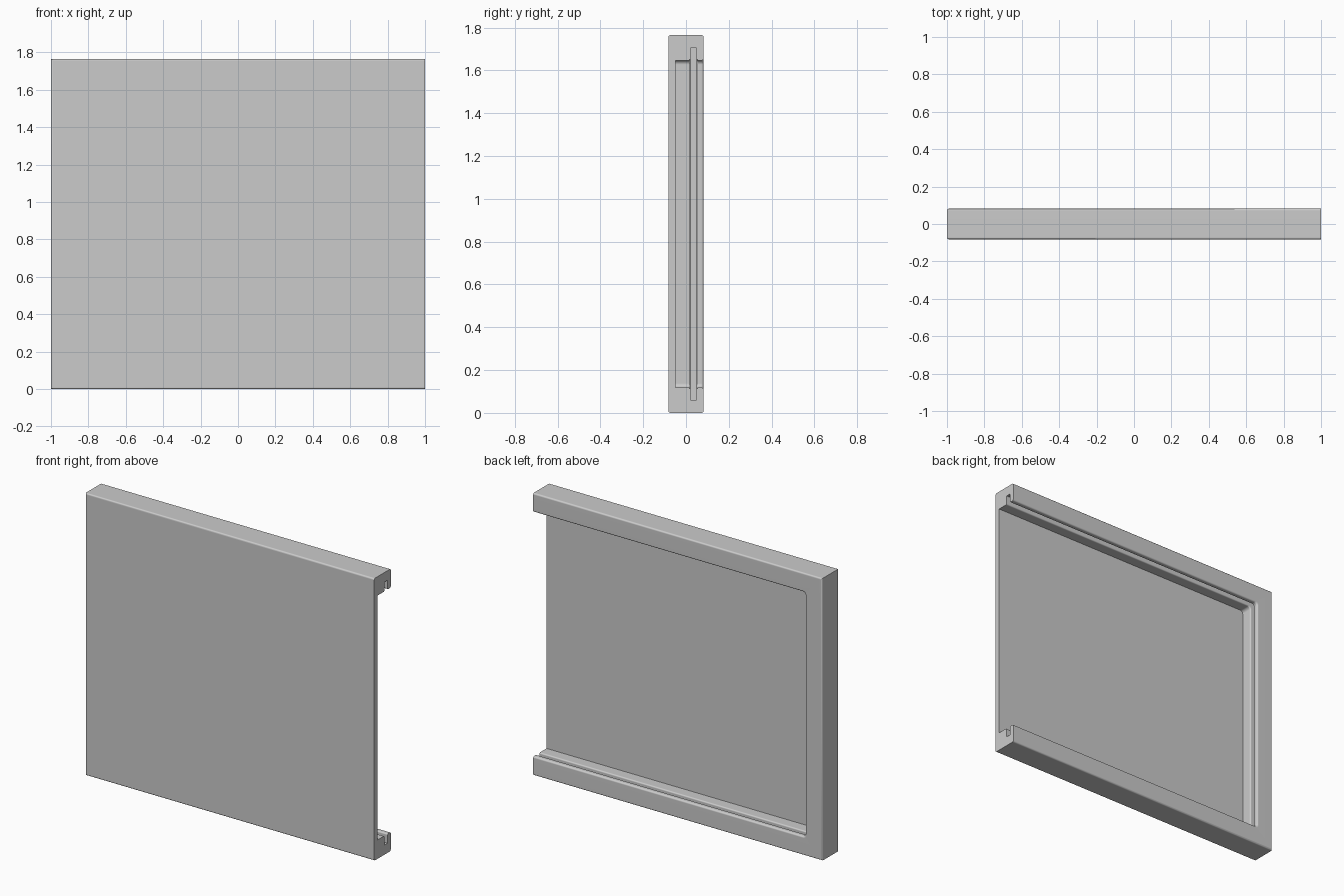
import bpy
import bmesh
import math

cube = bpy.data.objects.get("Cube")
if cube:
    bpy.data.objects.remove(cube, do_unlink=True)

HEIGHT = 1.765
HALF_DEPTH = 0.082
RIM = 0.118         # width of the rim around the pocket
GROOVE = 0.06       # groove bottom, measured inward from the outer edge
SLOT = (0.02, 0.05)  # front and back walls of the groove
FLOOR = -0.05       # inner face of the front plate
CORNER = 0.02       # pocket corner radius
STEPS = 4

grey = bpy.data.materials.new("plain grey")
grey.use_nodes = True
colour = (0.6, 0.6, 0.6, 1)
grey.diffuse_color = colour
grey.node_tree.nodes["Principled BSDF"].inputs["Base Color"].default_value = colour


def arc(cx, cy, radius, start):
    """Quarter round running clockwise, as (inward offset, y) points."""
    angles = [math.radians(start - 90 * i / STEPS) for i in range(STEPS + 1)]
    return [(cx + radius * math.cos(a), cy + radius * math.sin(a)) for a in angles]


# Rim section: front edge, outer wall, back, lip, groove, ledge, pocket floor
b, s = 0.01, 0.008
profile = arc(b, -HALF_DEPTH + b, b, 270)
profile += arc(b, HALF_DEPTH - b, b, 180)
profile += arc(RIM - b, HALF_DEPTH - b, b, 90)
profile += arc(RIM - s, SLOT[1] + s, s, 0)
profile += [(GROOVE, SLOT[1]), (GROOVE, SLOT[0])]
profile += arc(RIM - s, SLOT[0] - s, s, 90)
profile += [(RIM, FLOOR)]


def path(d, y):
    """U-shaped path at inward offset d, open towards +x."""
    r = CORNER if d > (RIM + GROOVE) / 2 else 0
    points = [(1, y, d)]
    for i in range(STEPS + 1):
        t = math.pi / 2 * i / STEPS
        points.append((-1 + d + r - r * math.sin(t), y, d + r - r * math.cos(t)))
    return points + [(x, y, HEIGHT - z) for x, y, z in reversed(points)]


# Sweep the section round the three closed sides
bm = bmesh.new()
rows = [[bm.verts.new(p) for p in path(d, y)] for d, y in profile]
for low, high in zip(rows, rows[1:]):
    for i in range(len(low) - 1):
        bm.faces.new((low[i], low[i + 1], high[i + 1], high[i]))

# Front plate faces and the open end
bm.faces.new(rows[0])
bm.faces.new(rows[-1])
bm.faces.new([row[0] for row in rows] + [row[-1] for row in reversed(rows)])
bmesh.ops.remove_doubles(bm, verts=bm.verts, dist=0.0001)
bmesh.ops.recalc_face_normals(bm, faces=bm.faces)

mesh = bpy.data.meshes.new("grooved_panel")
bm.to_mesh(mesh)
bm.free()
mesh.materials.append(grey)
panel = bpy.data.objects.new("grooved_panel", mesh)
bpy.context.collection.objects.link(panel)

# Soft rounded edges beside flat faces
bpy.ops.object.select_all(action="DESELECT")
panel.select_set(True)
bpy.context.view_layer.objects.active = panel
bpy.ops.object.shade_smooth_by_angle(angle=math.radians(35))
weighted = panel.modifiers.new("flat face normals", "WEIGHTED_NORMAL")
weighted.keep_sharp = True
